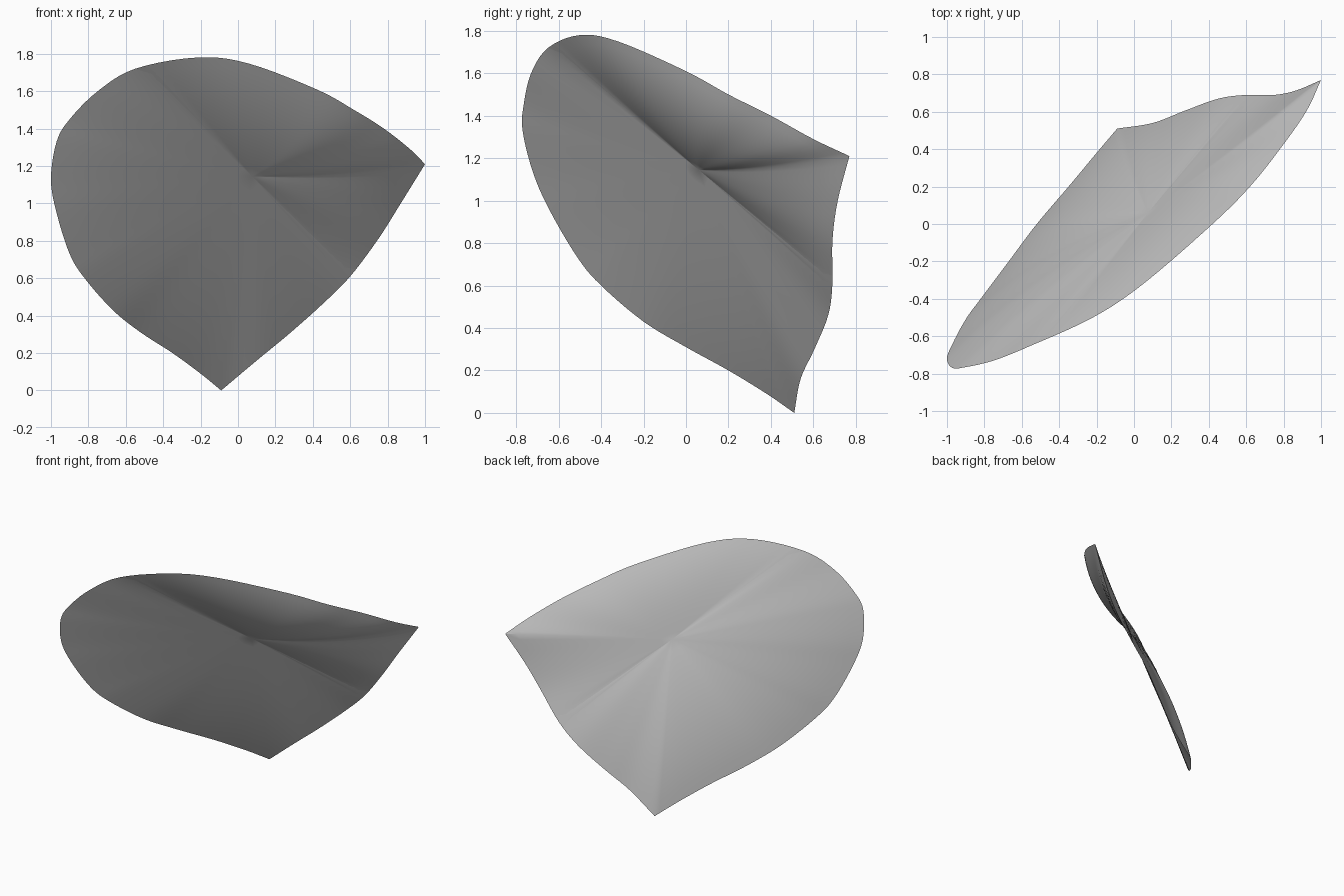
import bpy, bmesh, math
from mathutils import Vector

old = bpy.data.objects.get("Cube")
if old:
    bpy.data.objects.remove(old, do_unlink=True)

# One plain grey for the whole blade
grey = bpy.data.materials.new("plain grey")
grey.use_nodes = True
colour = (0.5, 0.5, 0.5, 1)
grey.diffuse_color = colour
grey.node_tree.nodes["Principled BSDF"].inputs["Base Color"].default_value = colour

# Rim: long rounded side from the bottom tip to the side tip, then the short side back
LONG = [(-.09, .51, 0), (-.2, .38, .09), (-.35, .2, .2), (-.52, 0, .31), (-.67, -.2, .43),
        (-.82, -.4, .6), (-.9, -.51, .73), (-.97, -.64, .95), (-1, -.72, .13 + 1), (-.97, -.77, 1.33),
        (-.9, -.765, 1.45), (-.75, -.73, 1.6), (-.55, -.65, 1.72), (-.22, -.5, 1.78),
        (.05, -.32, 1.75), (.42, 0, 1.61), (.62, .2, 1.5), (.78, .4, 1.4), (.92, .6, 1.29), (1, .77, 1.21)]
SHORT = [(1, .77, 1.21), (.87, .715, 1), (.75, .69, .81), (.6, .69, .61), (.45, .67, .46),
         (.27, .605, .3), (.1, .54, .16), (-.09, .51, 0)]


def smooth_run(points, steps=5):
    """Catmull-Rom curve through the points, leaving out the last one."""
    p = [Vector(q) for q in points]
    p = [2 * p[0] - p[1]] + p + [2 * p[-1] - p[-2]]
    out = []
    for i in range(1, len(p) - 2):
        a, b, c, d = p[i - 1:i + 3]
        for k in range(steps):
            t = k / steps
            out.append(0.5 * (2 * b + (c - a) * t + (2 * a - 5 * b + 4 * c - d) * t * t
                              + (3 * b - a - 3 * c + d) * t ** 3))
    return out


rim = smooth_run(LONG) + smooth_run(SHORT)

# Middle plane of the blade, with a crease running across it
left_pt = Vector((-.9, -.5, .72))
crease_a = Vector((.6, .69, .64))
crease_b = Vector((-.45, -.57, 1.65))
normal = (crease_a - left_pt).cross(crease_b - left_pt).normalized()
centre = (crease_a + crease_b) / 2
across = normal.cross(crease_a - crease_b).normalized()
if across.z < 0:
    across = -across


def skin_point(edge, t, front):
    """Point at fraction t from the centre to the rim, on the front or back skin."""
    rel = edge - centre
    h = rel.dot(normal)
    s = t * rel.dot(across)
    upper = s > 0
    if upper == front:                      # bowed skin
        lift = h * t + (0.38 if upper else 0.22) * s * (1 - t)
    else:                                   # flat skin that turns at the rim
        lift = h * t ** 3
    return centre + t * (rel - h * normal) + lift * normal


RINGS = 14
bm = bmesh.new()
n = len(rim)
rim_verts = [bm.verts.new(p) for p in rim]
mid = bm.verts.new(centre)
for front in (True, False):
    outer = rim_verts
    for r in range(RINGS - 1, -1, -1):
        t = r / RINGS
        inner = [bm.verts.new(skin_point(p, t, front)) for p in rim] if r else [mid] * n
        for i in range(n):
            j = (i + 1) % n
            quad = [outer[i], outer[j], inner[j], inner[i]] if r else [outer[i], outer[j], mid]
            bm.faces.new(quad)
        outer = inner
bmesh.ops.recalc_face_normals(bm, faces=bm.faces)

mesh = bpy.data.meshes.new("curved_blade")
bm.to_mesh(mesh)
bm.free()
mesh.materials.append(grey)
blade = bpy.data.objects.new("curved_blade", mesh)
bpy.context.collection.objects.link(blade)

# Smooth skins, sharp rim
bpy.context.view_layer.objects.active = blade
blade.select_set(True)
bpy.ops.object.shade_smooth_by_angle(angle=math.radians(30))
